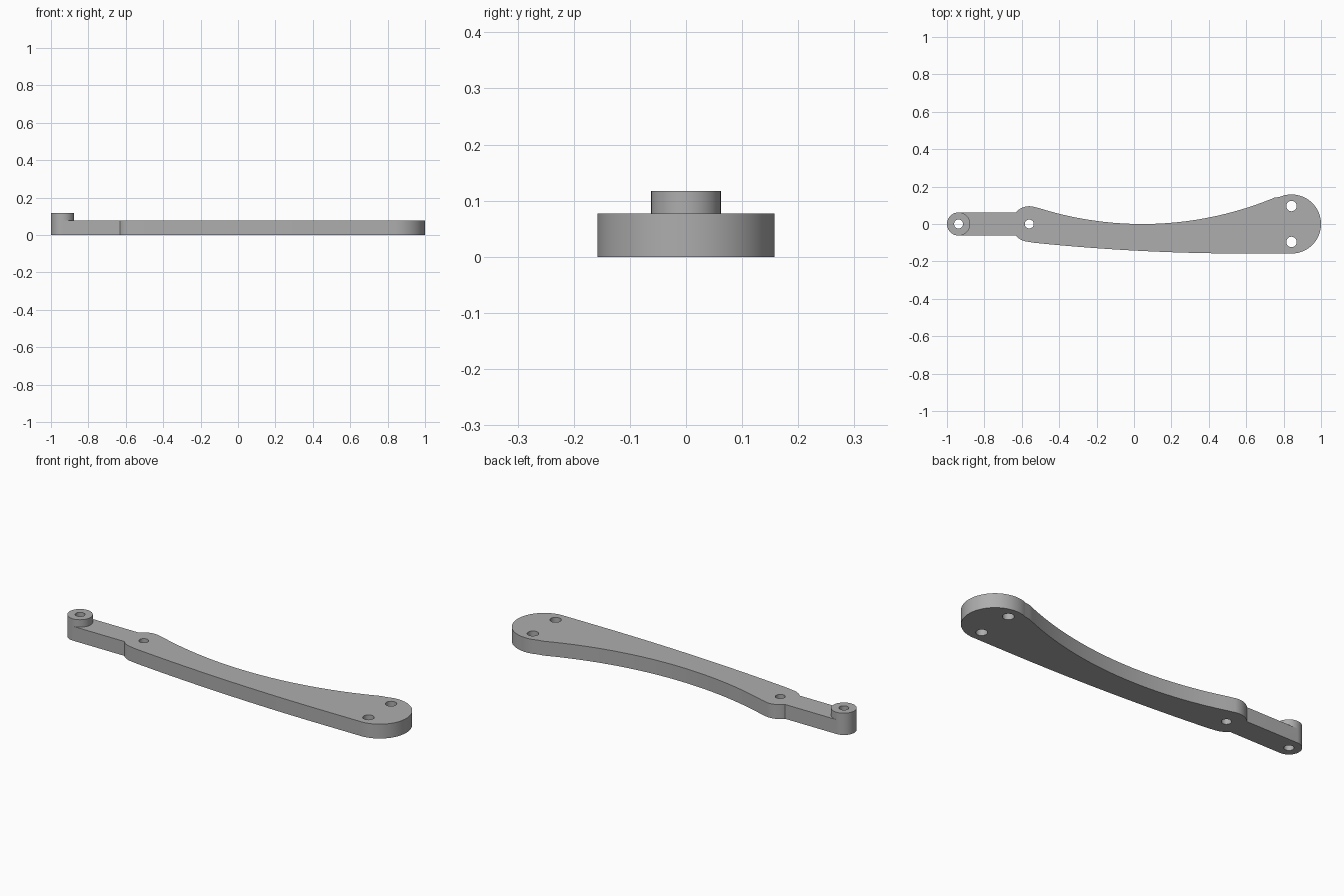
import bpy, bmesh, math

cube = bpy.data.objects.get("Cube")
if cube:
    bpy.data.objects.remove(cube, do_unlink=True)

grey = bpy.data.materials.new("plain grey")
grey.use_nodes = True
colour = (0.42, 0.42, 0.42, 1)
grey.diffuse_color = colour
grey.node_tree.nodes["Principled BSDF"].inputs["Base Color"].default_value = colour

THICK, TOP = 0.077, 0.117
TIP_X, TIP_R = -0.938, 0.062      # narrow end
HUB_X, HUB_R = -0.56, 0.095       # middle pivot
END_X, END_R = 0.842, 0.158       # wide end


def arc(cx, cy, r, start, stop, steps):
    """Points along an arc, angles in radians."""
    return [(cx + r * math.cos(start + (stop - start) * i / steps),
             cy + r * math.sin(start + (stop - start) * i / steps))
            for i in range(steps + 1)]


def prism(name, outline, z0, z1):
    """Closed solid from a flat outline."""
    bm = bmesh.new()
    face = bm.faces.new([bm.verts.new((x, y, z0)) for x, y in outline])
    top = bmesh.ops.extrude_face_region(bm, geom=[face])["geom"]
    bmesh.ops.translate(bm, vec=(0, 0, z1 - z0),
                        verts=[g for g in top if isinstance(g, bmesh.types.BMVert)])
    bmesh.ops.recalc_face_normals(bm, faces=bm.faces)
    mesh = bpy.data.meshes.new(name)
    bm.to_mesh(mesh)
    bm.free()
    mesh.materials.append(grey)
    obj = bpy.data.objects.new(name, mesh)
    bpy.context.collection.objects.link(obj)
    return obj


def combine(target, other, operation):
    """Apply a boolean and discard the helper."""
    mod = target.modifiers.new("combine", "BOOLEAN")
    mod.operation, mod.solver, mod.object = operation, "EXACT", other
    bpy.context.view_layer.objects.active = target
    bpy.ops.object.modifier_apply(modifier=mod.name)
    bpy.data.objects.remove(other, do_unlink=True)


# Large arcs that blend tangentially into the round ends
SCOOP_X, SCOOP_R = 0.045, 1.84
up_hub = math.atan2(SCOOP_R, SCOOP_X - HUB_X)
up_end = math.atan2(SCOOP_R, SCOOP_X - END_X)
BELLY_X, BELLY_R = 0.6, 11.2
low_hub = math.atan2(-(BELLY_R - END_R), HUB_X - BELLY_X)
neck = math.asin(TIP_R / HUB_R)

# Arm outline, anticlockwise from the wide end
outline = arc(END_X, 0, END_R, -math.pi / 2, up_end, 48)
outline += arc(SCOOP_X, SCOOP_R, SCOOP_R, up_end - math.pi,
               up_hub - math.pi, 48)[1:-1]
outline += arc(HUB_X, 0, HUB_R, up_hub, math.pi - neck, 16)
outline += arc(TIP_X, 0, TIP_R, math.pi / 2, 3 * math.pi / 2, 32)
outline += arc(HUB_X, 0, HUB_R, math.pi + neck, 2 * math.pi + low_hub, 16)
outline += arc(BELLY_X, BELLY_R - END_R, BELLY_R, low_hub, -math.pi / 2, 32)[1:]
arm = prism("lever_arm", outline, 0, THICK)

# Raised round boss on the narrow end
boss = prism("boss", arc(TIP_X, 0, TIP_R, 0, 2 * math.pi, 64)[:-1], 0, TOP)
combine(arm, boss, "UNION")

# Through holes
for x, y, r in ((TIP_X, 0, 0.024), (HUB_X, 0, 0.024),
                (END_X, 0.096, 0.028), (END_X, -0.096, 0.028)):
    hole = prism("hole_cutter", arc(x, y, r, 0, 2 * math.pi, 32)[:-1], -0.1, 0.2)
    hole.hide_render = True
    combine(arm, hole, "DIFFERENCE")

# Smooth curved walls with sharp rims
bpy.ops.object.select_all(action="DESELECT")
arm.select_set(True)
bpy.context.view_layer.objects.active = arm
bpy.ops.object.shade_smooth_by_angle(angle=math.radians(30))
